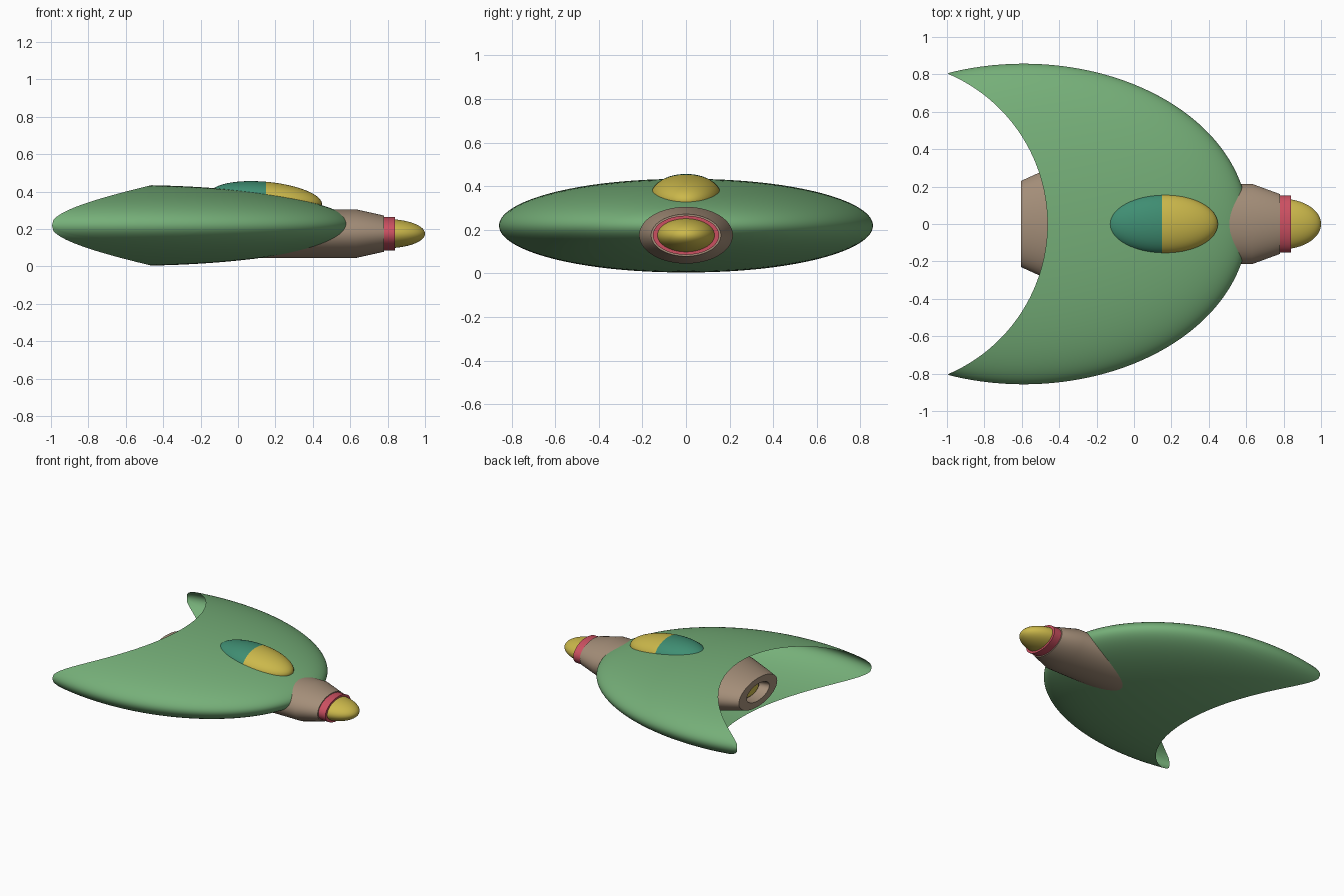
import bpy, bmesh, math
from mathutils import Matrix

if "Cube" in bpy.data.objects:
    bpy.data.objects.remove(bpy.data.objects["Cube"])


def material(name, rgb):
    m = bpy.data.materials.new(name)
    m.diffuse_color = (*rgb, 1)
    m.use_nodes = True
    m.node_tree.nodes["Principled BSDF"].inputs["Base Color"].default_value = m.diffuse_color
    return m


GREEN = material("hull_green", (0.18, 0.43, 0.19))
YELLOW = material("yellow", (0.60, 0.48, 0.07))
TEAL = material("teal", (0.05, 0.27, 0.17))
BROWN = material("brown", (0.37, 0.27, 0.19))
RED = material("red", (0.60, 0.08, 0.12))


def finish(name, bm, *mats):
    me = bpy.data.meshes.new(name)
    bm.to_mesh(me)
    bm.free()
    ob = bpy.data.objects.new(name, me)
    bpy.context.collection.objects.link(ob)
    for m in mats:
        me.materials.append(m)
    bpy.ops.object.select_all(action='DESELECT')
    ob.select_set(True)
    bpy.context.view_layer.objects.active = ob
    bpy.ops.object.shade_smooth_by_angle(angle=math.radians(30))
    return ob


def skin(rows, closed=False):
    """Join rows of points into a quad surface."""
    bm = bmesh.new()
    vs = [[bm.verts.new(p) for p in r] for r in rows]
    n = len(rows[0])
    for a, b in zip(vs, vs[1:]):
        for j in range(n if closed else n - 1):
            k = (j + 1) % n
            bm.faces.new((a[j], a[k], b[k], b[j]))
    bmesh.ops.remove_doubles(bm, verts=bm.verts, dist=1e-5)
    bmesh.ops.recalc_face_normals(bm, faces=bm.faces)
    return bm


def lathe(name, profile, z, flat, mat, n=64):
    """Spin (x, radius) points round the x axis, squashed in z by flat."""
    rows = [[(x, r * math.cos(2 * math.pi * i / n),
              z + flat * r * math.sin(2 * math.pi * i / n)) for i in range(n)]
            for x, r in profile]
    return finish(name, skin(rows, True), mat)


# Crescent hull: hollow flattened ellipsoid, open along a round rear cut
A, B, C = 1.2, 0.857, 0.216
CX, CZ = -0.59, 0.219
rows = []
for i in range(129):
    phi = (i / 128 - 0.5) * math.pi
    y, k = B * math.sin(phi), max(math.cos(phi), 1e-6)
    cut = -1.335 + math.sqrt(0.872 ** 2 - y * y)
    t0 = math.acos(max(-1, min(1, (cut - CX) / (A * k))))
    row = []
    for j in range(65):
        t = t0 * (1 - 2 * j / 64)
        row.append((CX + A * k * math.cos(t), y, CZ + C * k * math.sin(t)))
    rows.append(row)
finish("hull", skin(rows), GREEN)

# Front fuselage, collar and nose cone
lathe("front_fuselage", [(0.05, 0), (0.05, 0.215), (0.63, 0.215), (0.78, 0.16),
                         (0.78, 0)], 0.175, 0.605, BROWN)
lathe("nose_collar", [(0.77, 0.12), (0.77, 0.152), (0.84, 0.152),
                      (0.84, 0.12), (0.77, 0.12)], 0.175, 0.59, RED)
arc = [math.pi / 2 * i / 20 for i in range(21)]
lathe("nose_cone", [(0.79, 0)] + [(0.79 + 0.21 * math.sin(a), 0.135 * math.cos(a))
                                  for a in arc], 0.175, 0.58, YELLOW)

# Rear exhaust with a recessed outlet
lathe("exhaust", [(-0.35, 0), (-0.35, 0.34), (-0.51, 0.273), (-0.605, 0.23),
                  (-0.605, 0.135), (-0.53, 0.12), (-0.53, 0)], 0.235, 0.47, BROWN)
lathe("exhaust_core", [(-0.52, 0.121), (-0.54, 0.10), (-0.55, 0)],
      0.235, 0.47, YELLOW)

# Two-tone canopy, tilted along the hull
bm = bmesh.new()
bmesh.ops.create_uvsphere(bm, u_segments=48, v_segments=32, radius=1)
bm.transform(Matrix.Translation((0.15, 0, 0.36)) @ Matrix.Rotation(math.radians(5.5), 4, 'Y')
             @ Matrix.Diagonal((0.3, 0.16, 0.092, 1)))
bmesh.ops.bisect_plane(bm, geom=bm.verts[:] + bm.edges[:] + bm.faces[:],
                       plane_co=(0.15, 0, 0.4), plane_no=(1, 0, 0))
for f in bm.faces:
    f.material_index = 0 if f.calc_center_median().x > 0.15 else 1
finish("canopy", bm, YELLOW, TEAL)
